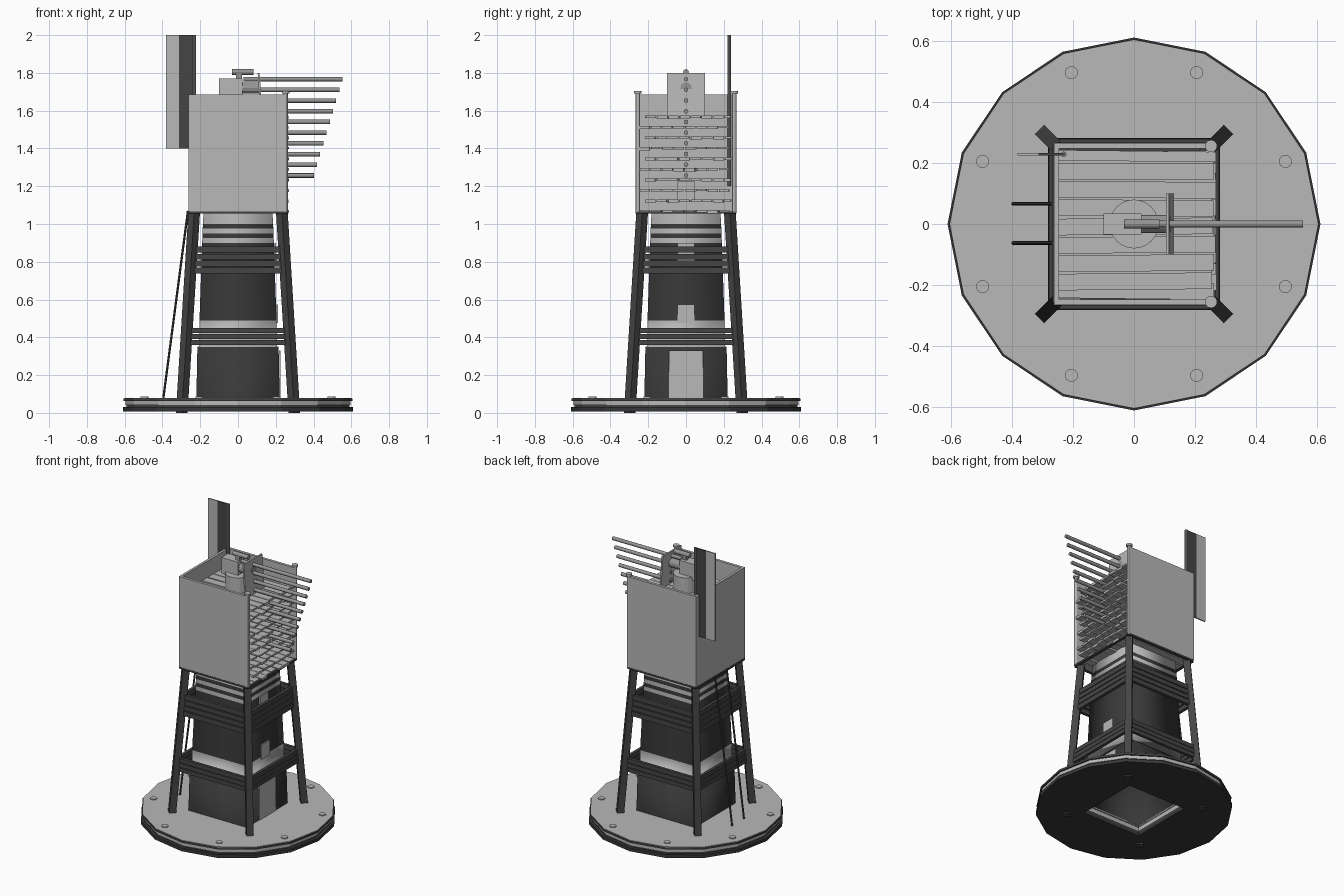
import bpy, bmesh, math, random
from mathutils import Vector

if "Cube" in bpy.data.objects:
    bpy.data.objects.remove(bpy.data.objects["Cube"])
random.seed(4)

def mat(name, v):
    m = bpy.data.materials.new(name)
    m.diffuse_color = (v, v, v, 1)
    m.use_nodes = True
    m.node_tree.nodes["Principled BSDF"].inputs["Base Color"].default_value = m.diffuse_color
    return m

LIGHT = mat("light_grey", 0.48)
MID = mat("mid_grey", 0.30)
DARK = mat("dark_grey", 0.06)
DEEP = mat("deep_grey", 0.04)

def finish(name, bm, *mats):
    me = bpy.data.meshes.new(name)
    bmesh.ops.recalc_face_normals(bm, faces=bm.faces)
    bm.to_mesh(me)
    bm.free()
    o = bpy.data.objects.new(name, me)
    bpy.context.collection.objects.link(o)
    for m in mats:
        me.materials.append(m)
    return o

def add_box(bm, x0, x1, y0, y1, z0, z1, skew=0.0):
    # skew slides the far-x end sideways, or the top along x for thin plates
    vs = bmesh.ops.create_cube(bm, size=1)["verts"]
    for v in vs:
        v.co = Vector(((x0 + x1) / 2 + v.co.x * (x1 - x0),
                       (y0 + y1) / 2 + v.co.y * (y1 - y0) + v.co.x * skew,
                       (z0 + z1) / 2 + v.co.z * (z1 - z0)))

def box(name, m, *b):
    bm = bmesh.new()
    add_box(bm, *b)
    return finish(name, bm, m)

def add_rod(bm, a, b, r, n=12, turn=0.0):
    # prism between two points with level ends along the axis
    a, b = Vector(a), Vector(b)
    q = (b - a).to_track_quat('Z', 'Y')
    vs = bmesh.ops.create_cone(bm, cap_ends=True, segments=n, radius1=r,
                               radius2=r, depth=(b - a).length)["verts"]
    for v in vs:
        c, s = math.cos(turn), math.sin(turn)
        p = Vector((v.co.x * c - v.co.y * s, v.co.x * s + v.co.y * c, v.co.z))
        v.co = (a + b) / 2 + q @ p

def rod(name, m, a, b, r, n=12):
    bm = bmesh.new()
    add_rod(bm, a, b, r, n)
    return finish(name, bm, m)

def frame(name, m, h, t, bands):
    # square hoops made of four boards, one hoop per (z0, z1)
    bm = bmesh.new()
    for z0, z1 in bands:
        k = h - 0.055 * ((z0 + z1) / 2)
        for s in (-1, 1):
            add_box(bm, -k, k, s * k - t / 2, s * k + t / 2, z0, z1)
            add_box(bm, s * k - t / 2, s * k + t / 2, -k, k, z0, z1)
    return finish(name, bm, m)

# round base of stacked sixteen-sided slabs with a square opening
cutter = box("base_cutter", DARK, -0.22, 0.22, -0.22, 0.22, -0.1, 0.2)
cutter.hide_render = True
cutter.display_type = 'WIRE'
for name, m, r, z0, z1 in (("base_bottom", DEEP, 0.61, 0.008, 0.03),
                           ("base_groove", DARK, 0.59, 0.03, 0.042),
                           ("base_middle", LIGHT, 0.595, 0.042, 0.064),
                           ("base_rim", DARK, 0.605, 0.064, 0.076),
                           ("base_top", LIGHT, 0.602, 0.076, 0.08)):
    o = rod(name, m, (0, 0, z0), (0, 0, z1), r, 16)
    mod = o.modifiers.new("opening", 'BOOLEAN')
    mod.object = cutter
    mod.operation = 'DIFFERENCE'

# bolts around the base
bm = bmesh.new()
for i in range(8):
    a = math.radians(22.5 + 45 * i)
    x, y = 0.536 * math.cos(a), 0.536 * math.sin(a)
    add_rod(bm, (x, y, 0.07), (x, y, 0.086), 0.021, 16)
finish("base_bolts", bm, LIGHT)

# hollow square tower, coloured by height
prof = [(0.01, .222), (.35, .215), (.352, .206), (.49, .204), (.9, .19), (.925, .189),
        (.95, .188), (.975, .187), (1.0, .186), (1.07, .182)]
bm = bmesh.new()
rings = [[bm.verts.new((h * sx, h * sy, z)) for sx, sy in ((-1, -1), (1, -1), (1, 1), (-1, 1))]
         for z, h in prof]
for k in range(len(prof) - 1):
    for j in range(4):
        f = bm.faces.new((rings[k][j], rings[k][(j + 1) % 4],
                          rings[k + 1][(j + 1) % 4], rings[k + 1][j]))
        f.material_index = 1 if k in (1, 2, 4, 6, 8) else 0
        f.smooth = True
finish("tower", bm, DEEP, LIGHT)

# door and window plates on the right side
box("door", LIGHT, 0.216, 0.225, -0.09, 0.09, 0.08, 0.33)
for i, x in enumerate((0.203, 0.192, 0.18)):
    z = 0.525 + 0.325 * i
    box("window", LIGHT, x, x + 0.008, -0.045, 0.045, z - 0.05, z + 0.05)

# four leaning corner legs, set diagonally, and back struts
bm = bmesh.new()
for sx in (-1, 1):
    for sy in (-1, 1):
        vs = []
        for z, c in ((0, 0.298), (1.065, 0.232)):
            vs.append([bm.verts.new((sx * c + dx, sy * c + dy, z))
                       for dx, dy in ((.031, 0), (0, .031), (-.031, 0), (0, -.031))])
        for j in range(4):
            bm.faces.new((vs[0][j], vs[0][(j + 1) % 4], vs[1][(j + 1) % 4], vs[1][j]))
        bm.faces.new(vs[0])
        bm.faces.new(vs[1])
finish("legs", bm, DARK)
bm = bmesh.new()
for y in (-0.062, 0.066):
    add_rod(bm, (-0.395, y, 0.08), (-0.265, y, 1.07), 0.006, 8)
finish("back_struts", bm, DARK)

# hoops of boards between the legs
frame("lower_hoops", DARK, 0.292, 0.02, ((.36, .387), (.391, .418), (.422, .45)))
frame("upper_hoops", DARK, 0.292, 0.02,
      ((.738, .77), (.776, .806), (.812, .842), (.848, .88)))
frame("head_sill", DARK, 0.315, 0.02, ((1.055, 1.067),))

# head: three walls, open at the top and right
box("head_front_wall", LIGHT, -0.262, 0.262, -0.265, -0.247, 1.065, 1.685)
box("head_back_wall", LIGHT, -0.262, 0.262, 0.247, 0.265, 1.065, 1.685)
box("head_left_wall", LIGHT, -0.262, -0.245, -0.248, 0.248, 1.065, 1.685)

# corner pins with caps at the open side
bm = bmesh.new()
for s in (-1, 1):
    add_rod(bm, (0.252, s * 0.255, 1.06), (0.252, s * 0.255, 1.695), 0.012, 12)
    add_rod(bm, (0.252, s * 0.255, 1.692), (0.252, s * 0.255, 1.705), 0.02, 16)
finish("corner_pins", bm, LIGHT)

# shelves of narrow planks, ends showing at the open side
bm = bmesh.new()
for k in range(10):
    z = 1.06 + 0.0555 * k
    y = -0.245 + (0.03 if k % 2 else 0)
    while y < 0.235:
        w = min(0.06, 0.245 - y)
        add_box(bm, -0.245, 0.262 + random.uniform(-.008, .008), y, y + w - 0.006,
                z + random.uniform(-.004, .004), z + 0.014, random.uniform(-.006, .006))
        y += w
finish("shelf_planks", bm, LIGHT)

# mechanism on top: post, housing, drum and face plate
rod("post", LIGHT, (0, 0, 1.56), (0, 0, 1.68), 0.08, 24)
box("housing", LIGHT, -0.1, 0.025, -0.035, 0.035, 1.66, 1.77)
rod("axle", MID, (0.02, 0, 1.72), (0.12, 0, 1.72), 0.03, 12)
rod("top_drum", MID, (-0.033, 0, 1.805), (0.083, 0, 1.805), 0.015, 12)
box("drum_bracket", MID, -0.01, 0.02, -0.012, 0.012, 1.76, 1.8)
o = box("face_plate", LIGHT, 0.112, 0.122, -0.1, 0.1, 1.57, 1.8)
for v in o.data.vertices:
    v.co.x += 0.008 if v.co.z < 1.7 else -0.008

# ten pointing rods, shorter toward the bottom
bm = bmesh.new()
for i in range(10):
    z = 1.767 - 0.0567 * i
    add_rod(bm, (0.03 if i < 2 else 0.11, 0, z), (0.553 - 0.0168 * i, 0, z), 0.012, 12)
o = finish("pointing_rods", bm, MID)
for f in o.data.polygons:
    f.use_smooth = abs(f.normal.x) < 0.5

# tail vane with a two-tone plate and a mast
box("vane_outer", LIGHT, -0.382, -0.312, 0.224, 0.232, 1.4, 2.0)
box("vane_inner", DARK, -0.312, -0.225, 0.224, 0.232, 1.4, 2.0)
rod("vane_mast", MID, (-0.23, 0.228, 1.2), (-0.23, 0.228, 2.0), 0.009, 10)
